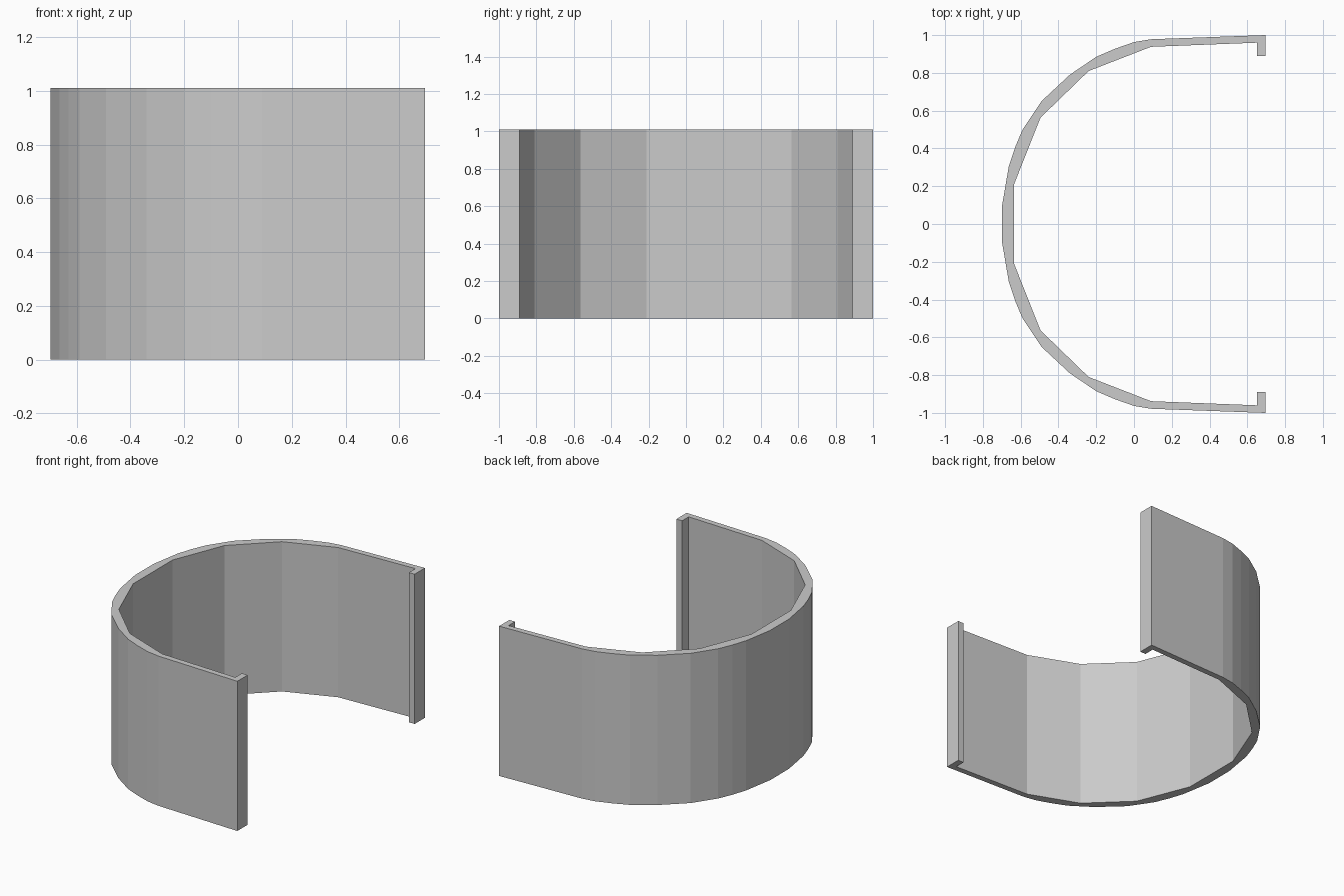
import bpy
import bmesh

if "Cube" in bpy.data.objects:
    bpy.data.objects.remove(bpy.data.objects["Cube"])

HEIGHT = 1.01

# Half profile (y > 0), seen from above, from the free end to the middle
outer = [(0.695, 1.0), (0.09, 0.978), (0.0, 0.963), (-0.1, 0.928), (-0.2, 0.885),
         (-0.34, 0.79), (-0.49, 0.65), (-0.59, 0.50), (-0.63, 0.405),
         (-0.663, 0.305), (-0.698, 0.10)]
inner = [(-0.635, 0.21), (-0.495, 0.563), (-0.24, 0.81), (0.09, 0.938),
         (0.652, 0.96), (0.652, 0.89), (0.695, 0.89)]


def mirrored(points):
    return [(x, -y) for x, y in reversed(points)]


# Closed outline: outer wall, lower lip, inner wall, upper lip
outline = outer + mirrored(outer) + mirrored(inner) + inner

# Curved band with inward lips at both ends
bm = bmesh.new()
base = bm.faces.new([bm.verts.new((x, y, 0)) for x, y in outline])
result = bmesh.ops.extrude_face_region(bm, geom=[base], use_keep_orig=True)
top = [g for g in result["geom"] if isinstance(g, bmesh.types.BMVert)]
bmesh.ops.translate(bm, verts=top, vec=(0, 0, HEIGHT))
bmesh.ops.recalc_face_normals(bm, faces=bm.faces)

mesh = bpy.data.meshes.new("curved_band")
bm.to_mesh(mesh)
bm.free()
band = bpy.data.objects.new("curved_band", mesh)
bpy.context.collection.objects.link(band)
